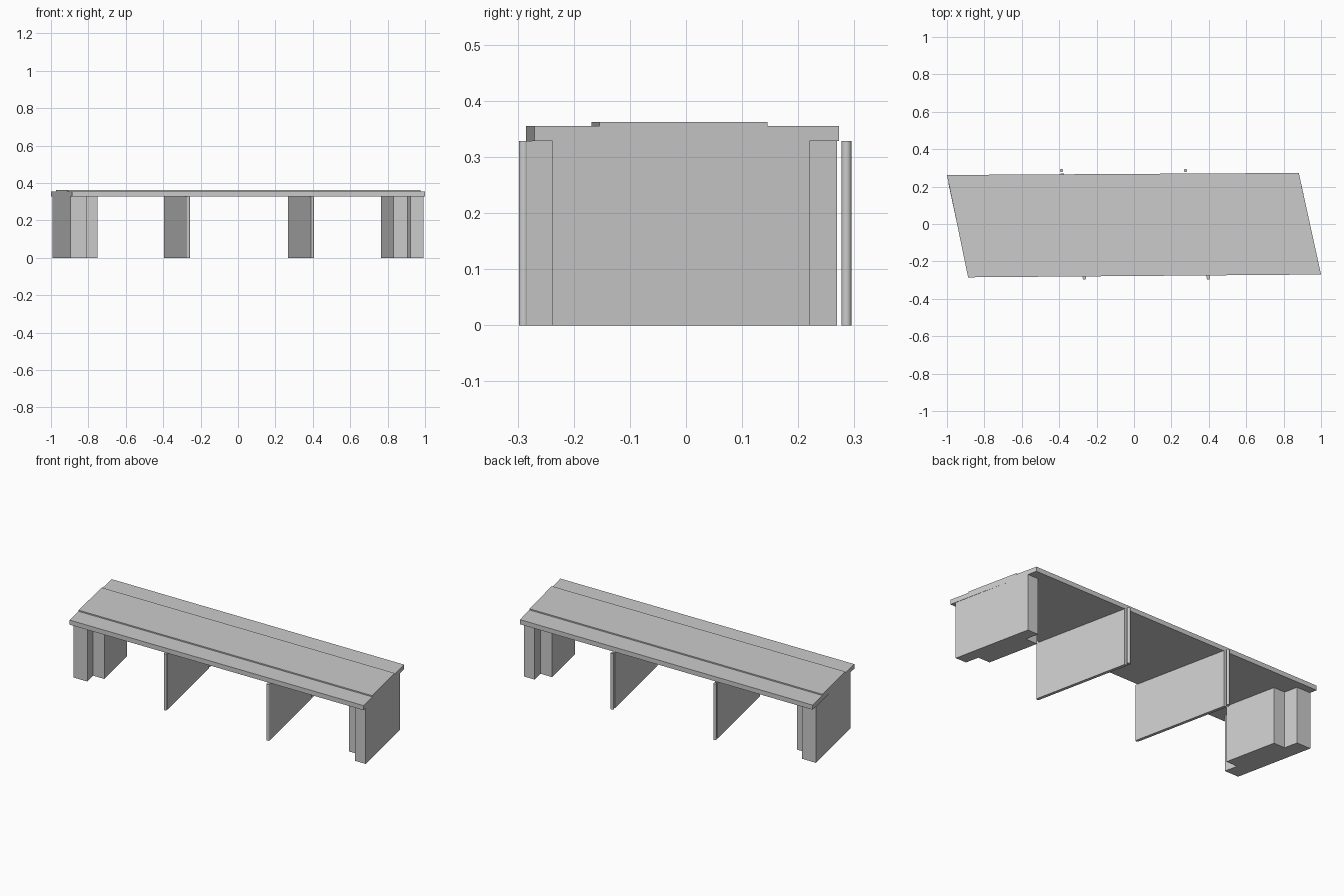
import bpy, bmesh
from mathutils import Vector

if "Cube" in bpy.data.objects:
    bpy.data.objects.remove(bpy.data.objects["Cube"])

DECK_Z, SKEW = 0.328, 0.213   # underside height, x shift per unit of -y


def loft(name, loop_a, loop_b):
    """Closed solid between two matching point loops."""
    bm = bmesh.new()
    a = [bm.verts.new(p) for p in loop_a]
    b = [bm.verts.new(p) for p in loop_b]
    bm.faces.new(a)
    bm.faces.new(b)
    n = len(a)
    for i in range(n):
        j = (i + 1) % n
        bm.faces.new((a[i], a[j], b[j], b[i]))
    bmesh.ops.recalc_face_normals(bm, faces=bm.faces)
    mesh = bpy.data.meshes.new(name)
    bm.to_mesh(mesh)
    bm.free()
    ob = bpy.data.objects.new(name, mesh)
    bpy.context.collection.objects.link(ob)
    return ob


def extrude_plan(name, plan, top=DECK_Z):
    return loft(name, [(x, y, 0) for x, y in plan], [(x, y, top) for x, y in plan])


# Bridge deck: stepped cross-section swept between the two skewed ends
def deck_end(front, back):
    f, b = Vector(front), Vector(back)
    section = [(0, DECK_Z), (0, 0.355), (0.213, 0.355), (0.213, 0.362),
               (0.765, 0.362), (0.765, 0.355), (1, 0.355), (1, DECK_Z)]
    return [(*f.lerp(b, t), z) for t, z in section]


loft("bridge_deck", deck_end((-0.887, -0.285), (-1.0, 0.262)),
     deck_end((1.0, -0.27), (0.881, 0.273)))


# End abutments: skewed wall with a thicker middle on the inner side
def abutment(name, outer, corner, middle):
    # x values are given at y = 0; (offset, y) pairs form the plan
    y0, y1, step = -0.238, 0.22, 0.078
    plan = [(outer, y0), (corner, y0), (corner, y0 + step), (middle, y0 + step),
            (middle, y1 - step), (corner, y1 - step), (corner, y1), (outer, y1)]
    return extrude_plan(name, [(x - SKEW * y, y) for x, y in plan])


abutment("left_abutment", -0.946, -0.857, -0.785)
abutment("right_abutment", 0.940, 0.871, 0.796)

# Two thin pier walls with a round post at each end
for side, cx in (("left", -0.327), ("right", 0.336)):
    h = 0.009
    plan = [(-h, -0.283), (h, -0.283), (h, 0.269), (-h, 0.269)]
    extrude_plan(side + "_pier_wall", [(cx + x - SKEW * y, y) for x, y in plan])
    for end, y in (("front", -0.289), ("back", 0.286)):
        bpy.ops.mesh.primitive_cylinder_add(vertices=16, radius=h, depth=DECK_Z,
                                            location=(cx - SKEW * y, y, DECK_Z / 2))
        bpy.context.object.name = f"{side}_pier_{end}_post"
        bpy.ops.object.shade_smooth_by_angle()
